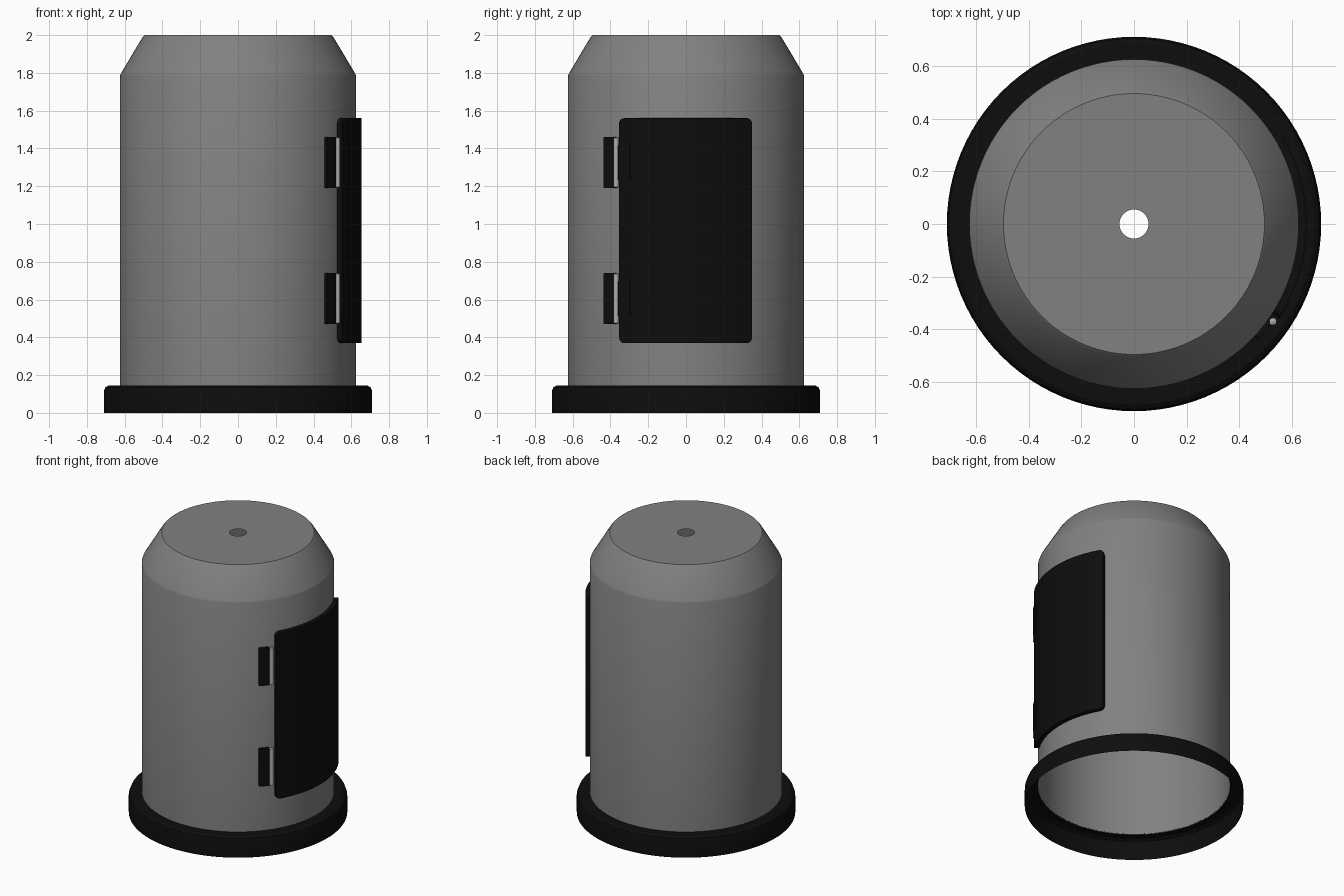
import bpy, bmesh
from math import asin, sin, cos, pi, radians

cube = bpy.data.objects.get("Cube")
if cube:
    bpy.data.objects.remove(cube)


def material(name, rgb):
    m = bpy.data.materials.new(name)
    m.use_nodes = True
    m.diffuse_color = (*rgb, 1)
    m.node_tree.nodes["Principled BSDF"].inputs["Base Color"].default_value = (*rgb, 1)
    return m


GREY = material("housing grey", (0.22, 0.22, 0.22))
BLACK = material("rubber black", (0.004, 0.004, 0.004))
STEEL = material("pin steel", (0.42, 0.42, 0.42))


def finish(name, bm, mat, bevel=0):
    bmesh.ops.recalc_face_normals(bm, faces=bm.faces)
    mesh = bpy.data.meshes.new(name)
    bm.to_mesh(mesh)
    bm.free()
    mesh.materials.append(mat)
    obj = bpy.data.objects.new(name, mesh)
    bpy.context.collection.objects.link(obj)
    if bevel:
        mod = obj.modifiers.new("soft edges", "BEVEL")
        mod.width, mod.segments = bevel, 2
        mod.limit_method, mod.angle_limit = "ANGLE", radians(50)
    bpy.ops.object.select_all(action="DESELECT")
    obj.select_set(True)
    bpy.context.view_layer.objects.active = obj
    bpy.ops.object.shade_smooth_by_angle(angle=radians(28))
    return obj


def lathe(name, profile, mat, sides=96, centre=(0, 0)):
    """Revolve an (r, z) profile into a thin shell."""
    bm = bmesh.new()
    rings = [[bm.verts.new((centre[0] + r * cos(2 * pi * i / sides),
                            centre[1] + r * sin(2 * pi * i / sides), z))
              for i in range(sides)] for r, z in profile]
    for low, high in zip(rings, rings[1:]):
        for i in range(sides):
            j = (i + 1) % sides
            bm.faces.new((low[i], low[j], high[j], high[i]))
    return finish(name, bm, mat)


def curved_plate(name, y0, y1, z0, z1, r0, r1, corner, mat, bevel):
    """Rounded rectangle wrapped round the +x side of the housing."""
    a0, a1 = asin(y0 / r1), asin(y1 / r1)
    steps, middle = 5, 24
    ends = [(corner * (1 - cos(pi / 2 * i / steps)) / r1,
             corner * (1 - sin(pi / 2 * i / steps))) for i in range(steps + 1)]
    start, stop = a0 + ends[-1][0], a1 - ends[-1][0]
    columns = [(a0 + d, inset) for d, inset in ends]
    columns += [(start + (stop - start) * i / middle, 0) for i in range(1, middle)]
    columns += [(a1 - d, inset) for d, inset in reversed(ends)]
    bm = bmesh.new()
    loops = []
    for a, inset in columns:
        lo, hi = z0 + inset, z1 - inset
        loops.append([bm.verts.new((r * cos(a), r * sin(a), z))
                      for r, z in ((r0, lo), (r1, lo), (r1, hi), (r0, hi))])
    for p, q in zip(loops, loops[1:]):
        for i in range(4):
            j = (i + 1) % 4
            bm.faces.new((p[i], p[j], q[j], q[i]))
    bm.faces.new(loops[0])
    bm.faces.new(loops[-1])
    return finish(name, bm, mat, bevel)


# Open-bottomed housing with a tapered shoulder and a hole in the lid
lathe("housing", [(0.625, 0.14), (0.625, 1.785), (0.62, 1.797), (0.505, 1.99),
                  (0.495, 2.0), (0.055, 2.0)], GREY)

# Hollow base flange
lathe("base_flange", [(0.71, 0), (0.71, 0.115), (0.703, 0.134),
                      (0.685, 0.145), (0.624, 0.145)], BLACK)

# Access door
curved_plate("door", -0.355, 0.35, 0.37, 1.56, 0.622, 0.655, 0.03, BLACK, 0.008)

# Two hinges: body leaf, door leaf and pin
for label, z in (("lower", 0.605), ("upper", 1.325)):
    curved_plate(label + "_hinge_body_leaf", -0.437, -0.38, z - 0.135, z + 0.135,
                 0.62, 0.643, 0.008, BLACK, 0.004)
    curved_plate(label + "_hinge_door_leaf", -0.36, -0.295, z - 0.095, z + 0.095,
                 0.65, 0.66, 0.008, BLACK, 0.003)
    lathe(label + "_hinge_pin", [(0.001, z - 0.135), (0.014, z - 0.13),
                                 (0.014, z + 0.13), (0.001, z + 0.135)],
          STEEL, 16, (0.527, -0.37))
